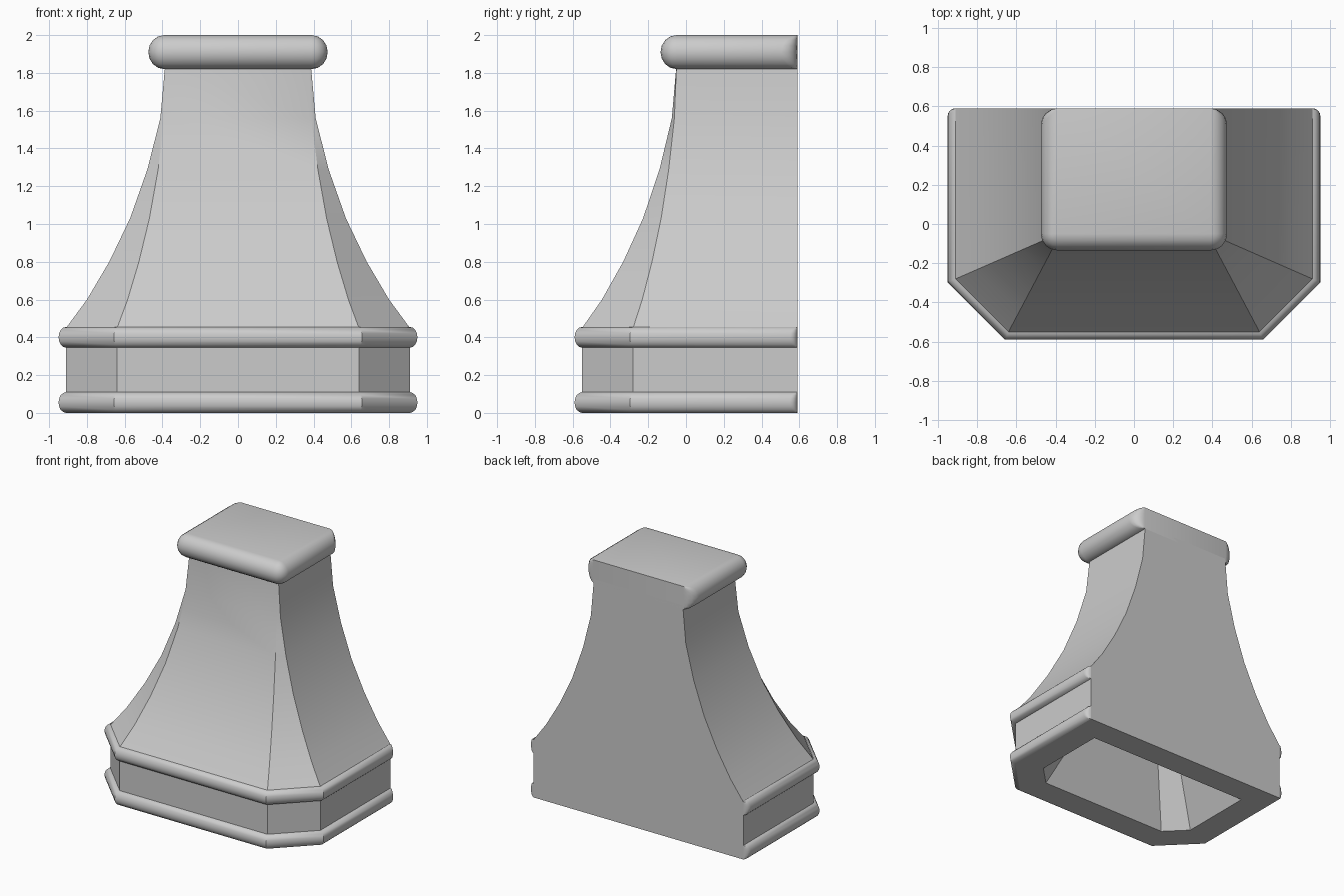
import bpy, bmesh, math

cube = bpy.data.objects.get("Cube")
if cube:
    bpy.data.objects.remove(cube, do_unlink=True)

BACK = 0.59
grey = bpy.data.materials.new("plain_grey")
grey.use_nodes = True
grey.diffuse_color = (0.6, 0.6, 0.6, 1)
grey.node_tree.nodes["Principled BSDF"].inputs["Base Color"].default_value = (0.6, 0.6, 0.6, 1)


def loft(name, rings, closed=True, caps=True):
    """Skin a list of equal-length rings of points."""
    bm = bmesh.new()
    rows = [[bm.verts.new(p) for p in ring] for ring in rings]
    n = len(rows[0])
    for a, b in zip(rows, rows[1:]):
        for i in range(n if closed else n - 1):
            j = (i + 1) % n
            bm.faces.new((a[i], a[j], b[j], b[i]))
    if caps:
        bm.faces.new(rows[0][::-1])
        bm.faces.new(rows[-1])
    bmesh.ops.remove_doubles(bm, verts=bm.verts, dist=0.0005)
    bmesh.ops.recalc_face_normals(bm, faces=bm.faces)
    mesh = bpy.data.meshes.new(name)
    bm.to_mesh(mesh)
    bm.free()
    mesh.materials.append(grey)
    obj = bpy.data.objects.new(name, mesh)
    bpy.context.collection.objects.link(obj)
    bpy.ops.object.select_all(action='DESELECT')
    bpy.context.view_layer.objects.active = obj
    obj.select_set(True)
    bpy.ops.object.shade_smooth_by_angle(angle=math.radians(32))
    return obj


def mirrored(half, z):
    """Complete a half outline running from the back to the front on +x."""
    pts = half + [(-x, y) for x, y in reversed(half)]
    return [(x, y, z) for x, y in pts]


def arc(cx, cy, r, start, end, steps=4):
    return [(cx + r * math.cos(math.radians(start + (end - start) * i / steps)),
             cy + r * math.sin(math.radians(start + (end - start) * i / steps)))
            for i in range(steps + 1)]


def footprint(d, z):
    """Base outline with cut front corners, offset outward by d."""
    t = d * math.tan(math.pi / 8)
    return mirrored([(0.91 + d, BACK + min(d, 0)), (0.91 + d, -0.28 - t),
                     (0.64 + t, -0.55 - d)], z)


def flare(f, z):
    """Chimney outline: f = 1 at the base, 0 at the neck."""
    return mirrored([(0.385 + 0.525 * f, BACK), (0.385 + 0.525 * f, -0.05 - 0.23 * f),
                     (0.375 + 0.265 * f, -0.05 - 0.5 * f)], z)


# Hood shell: inner recess, bottom rim, straight band and concave flare
recess_top = mirrored([(0.25, 0.36), (0.25, 0.08), (0.18, 0.02)], 0.9)
flare_steps = [(1, 0.45), (0.79, 0.6), (0.565, 0.8), (0.355, 1.03),
               (0.18, 1.29), (0.05, 1.56), (0, 1.85)]
loft("hood_shell", [recess_top, footprint(-0.2, 0), footprint(0, 0)]
     + [flare(f, z) for f, z in flare_steps])


# Half-round mouldings around the band, with returned ends at the wall
def rail_ring(d, z):
    t = d * math.tan(math.pi / 8)
    return mirrored(arc(0.91, BACK - d, d, 90, 0)
                    + [(0.91 + d, -0.28 - t), (0.64 + t, -0.55 - d)], z)


def crown_ring(d, z):
    return mirrored(arc(0.39, BACK - d, d, 90, 0) + arc(0.39, -0.05, d, 0, -90), z)


def half_round(ring, low, high, bulge, steps=8):
    mid, half = (low + high) / 2, (high - low) / 2
    angles = [math.pi * i / steps for i in range(steps + 1)]
    return [ring(bulge * math.sin(a), mid - half * math.cos(a)) for a in angles]


for name, low in (("lower_moulding", 0), ("upper_moulding", 0.345)):
    loft(name, half_round(rail_ring, low, low + 0.11, 0.04), closed=False, caps=False)

# Rounded crown on top
loft("crown", half_round(crown_ring, 1.82, 2.0, 0.085))
